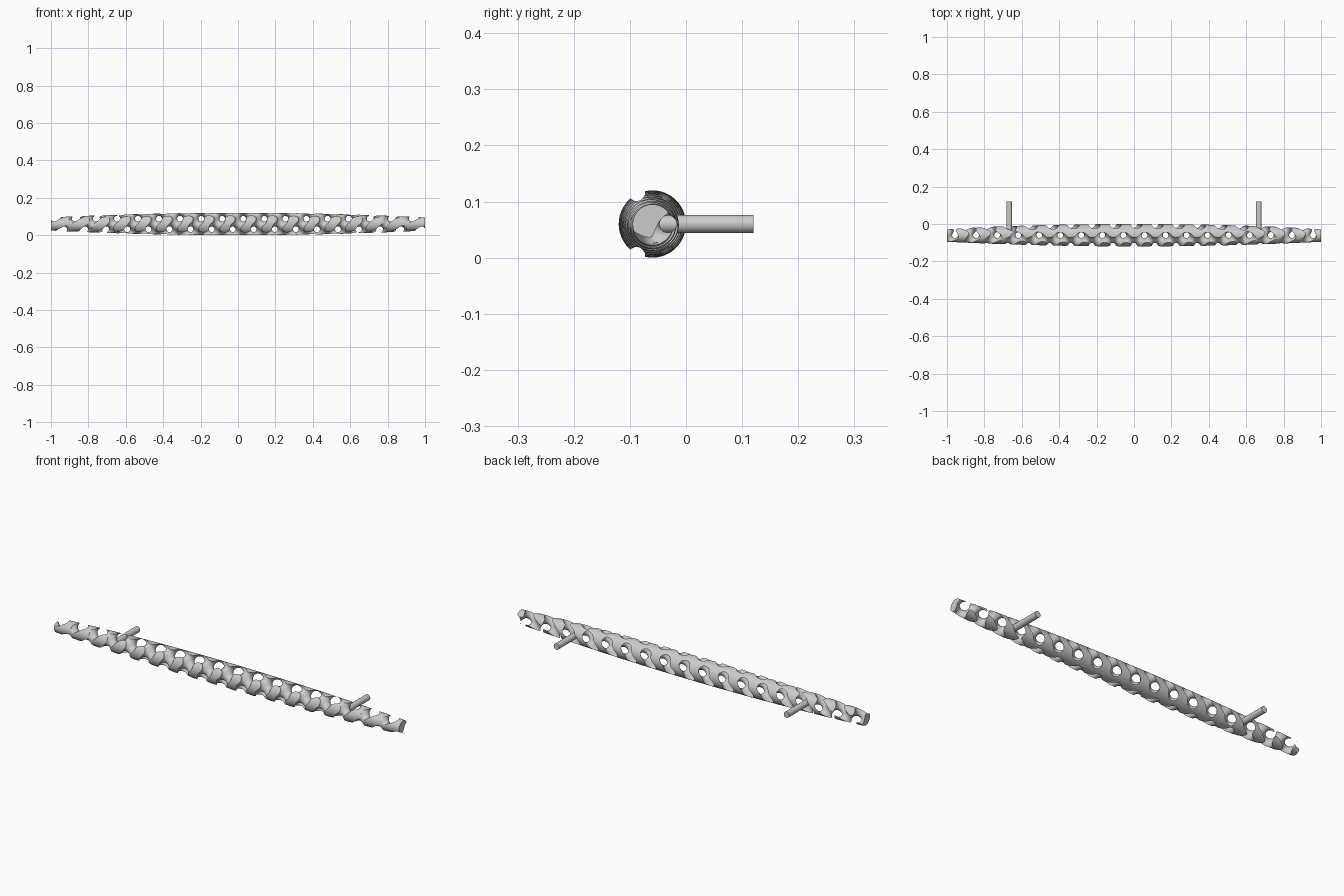
import bpy, bmesh, math
from mathutils import Matrix

if "Cube" in bpy.data.objects:
    bpy.data.objects.remove(bpy.data.objects["Cube"])

CY, CZ = -0.06, 0.06          # axis of the grip bar
P = 0.1126                    # lattice period
K = 2 * math.pi / P
X0, LEVEL = 0.028, -0.1       # phase along x, solid threshold
H = P / 22                    # sampling step


def link(name, bm):
    bmesh.ops.recalc_face_normals(bm, faces=bm.faces[:])
    me = bpy.data.meshes.new(name)
    bm.to_mesh(me)
    bm.free()
    ob = bpy.data.objects.new(name, me)
    bpy.context.collection.objects.link(ob)
    return ob


def activate(ob):
    bpy.ops.object.select_all(action='DESELECT')
    ob.select_set(True)
    bpy.context.view_layer.objects.active = ob


def gyroid_block(name):
    """Solid gyroid network in a long box, meshed with surface nets."""
    nx, ny = int(2.04 / H) + 1, int(0.14 / H) + 1
    nz = ny
    xs = [-1.02 + H * i for i in range(nx)]
    ys = [-0.07 + H * i for i in range(ny)]
    X = [(math.sin(K * (x - X0)), math.cos(K * (x - X0))) for x in xs]
    Y = [(math.sin(K * y), math.cos(K * y)) for y in ys]
    sx, sy = ny * nz, nz
    f = []
    for i, (sa, ca) in enumerate(X):
        for j, (sb, cb) in enumerate(Y):
            for k, (sc, cc) in enumerate(Y):
                edge = i in (0, nx - 1) or j in (0, ny - 1) or k in (0, nz - 1)
                f.append(1.0 if edge else sa * cb + sb * cc + sc * ca - LEVEL)
    corners = [(a, b, c) for a in (0, 1) for b in (0, 1) for c in (0, 1)]
    offs = [a * sx + b * sy + c for a, b, c in corners]
    pairs = [(m, m | bit) for m in range(8) for bit in (1, 2, 4) if not m & bit]
    bm = bmesh.new()
    cell = {}
    for i in range(nx - 1):
        for j in range(ny - 1):
            for k in range(nz - 1):
                n = i * sx + j * sy + k
                v = [f[n + o] for o in offs]
                if min(v) >= 0 or max(v) < 0:
                    continue
                p, cnt = [0, 0, 0], 0
                for a, b in pairs:
                    if (v[a] < 0) != (v[b] < 0):
                        t = v[a] / (v[a] - v[b])
                        for q in range(3):
                            p[q] += corners[a][q] * (1 - t) + corners[b][q] * t
                        cnt += 1
                cell[n] = bm.verts.new((xs[i] + H * p[0] / cnt,
                                        ys[j] + H * p[1] / cnt + CY,
                                        ys[k] + H * p[2] / cnt + CZ))
    # one quad around every grid edge that crosses the surface
    for n in list(cell):
        for d, u, w in ((sx, sy, 1), (sy, 1, sx), (1, sx, sy)):
            if (f[n] < 0) != (f[n + d] < 0):
                q = [n, n - u, n - u - w, n - w]
                if all(c in cell for c in q):
                    bm.faces.new([cell[c] for c in q])
    return link(name, bm)


def spindle(name):
    """Bar envelope: thick in the middle, slimmer towards the ends."""
    bm = bmesh.new()
    rings, seg, n = [], 64, 40
    for i in range(n + 1):
        x = -1 + 2 * i / n
        r = 0.06 - 0.025 * x * x
        rings.append([bm.verts.new((x, CY + r * math.cos(2 * math.pi * s / seg),
                                    CZ + r * math.sin(2 * math.pi * s / seg)))
                      for s in range(seg)])
    for a, b in zip(rings, rings[1:]):
        for s in range(seg):
            t = (s + 1) % seg
            bm.faces.new((a[s], a[t], b[t], b[s]))
    bm.faces.new(rings[0])
    bm.faces.new(rings[-1])
    return link(name, bm)


# lattice grip bar: gyroid trimmed to the spindle
grip = gyroid_block("lattice_grip")
cutter = spindle("grip_envelope")
cutter.hide_render = True
mod = grip.modifiers.new("trim", 'BOOLEAN')
mod.operation = 'INTERSECT'
mod.solver = 'EXACT'
mod.object = cutter
activate(grip)
bpy.ops.object.modifier_apply(modifier=mod.name)
bpy.data.objects.remove(cutter, do_unlink=True)
activate(grip)
bpy.ops.object.shade_smooth_by_angle(angle=math.radians(35))

# two mounting posts pointing backwards
for side, x in (("left", -0.667), ("right", 0.667)):
    bm = bmesh.new()
    y0, y1 = CY, 0.12
    bmesh.ops.create_cone(bm, cap_ends=True, segments=32, radius1=0.016, radius2=0.016,
                          depth=y1 - y0,
                          matrix=Matrix.Translation((x, (y0 + y1) / 2, CZ))
                          @ Matrix.Rotation(math.pi / 2, 4, 'X'))
    post = link(side + "_mounting_post", bm)
    activate(post)
    bpy.ops.object.shade_smooth_by_angle(angle=math.radians(35))
